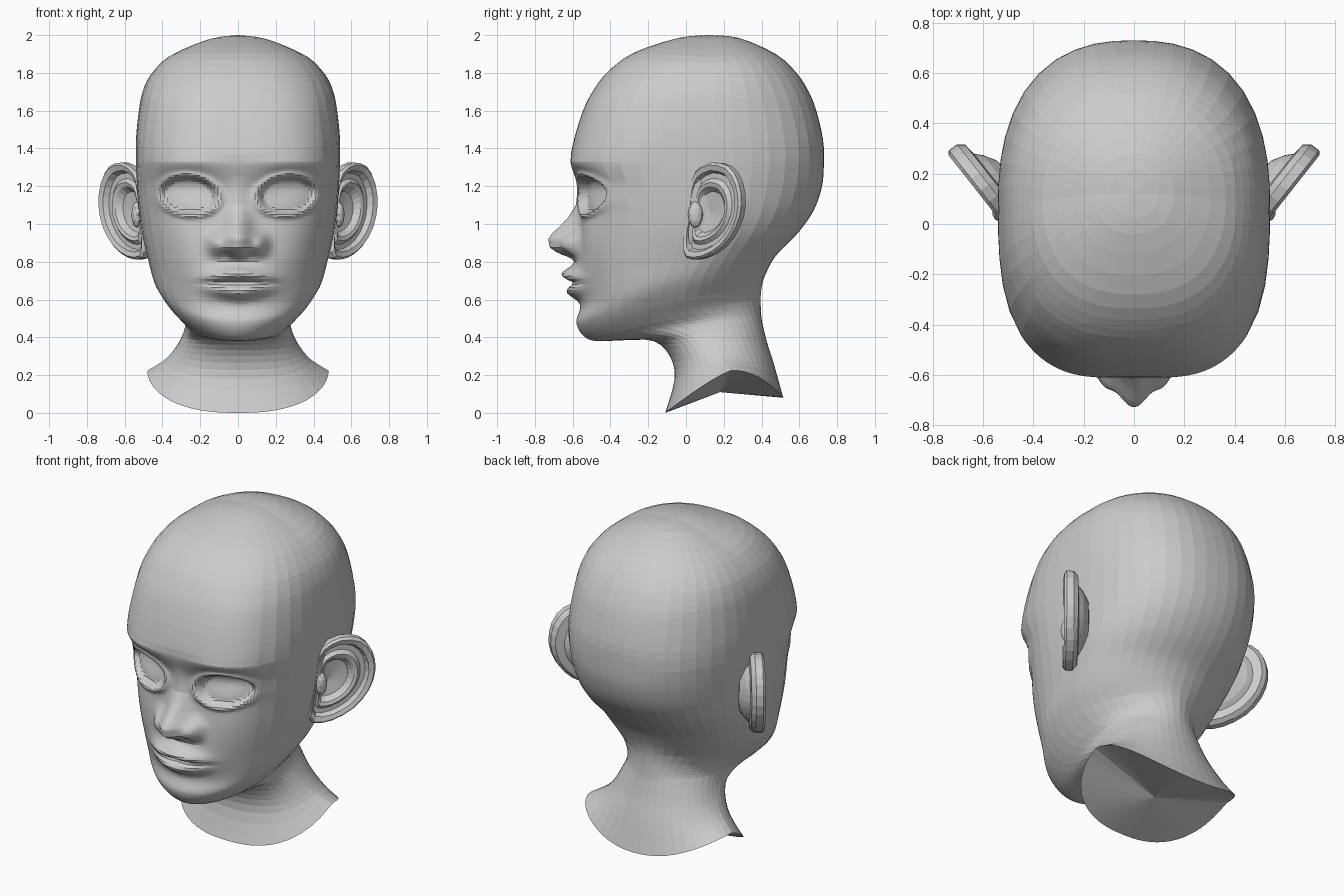
import bpy, bmesh
from math import sin, cos, pi, radians, exp, sqrt

if "Cube" in bpy.data.objects:
    bpy.data.objects.remove(bpy.data.objects["Cube"])

# Profiles from crown to neck base: front (y, z), side (x, y, z), back (y, z)
FRONT = [(.12, 2), (-.04, 1.985), (-.28, 1.905), (-.42, 1.80), (-.495, 1.70), (-.545, 1.60),
         (-.592, 1.45), (-.61, 1.33), (-.575, 1.20), (-.56, 1.05), (-.565, .90), (-.57, .75),
         (-.553, .58), (-.58, .48), (-.54, .405), (-.47, .38), (-.32, .385), (-.17, .38),
         (-.085, .30), (-.06, .18), (-.11, 0)]
SIDE = [(0, .12, 2), (.16, .12, 1.975), (.365, .10, 1.885), (.462, .09, 1.79), (.505, .08, 1.70),
        (.525, .07, 1.60), (.54, .07, 1.45), (.54, .07, 1.33), (.535, .06, 1.20),
        (.525, .06, 1.07), (.508, .06, .95), (.48, .03, .83), (.442, -.04, .70),
        (.382, -.06, .60), (.32, -.03, .53), (.282, .05, .49), (.282, .10, .45),
        (.30, .14, .40), (.335, .17, .34), (.39, .20, .28), (.48, .24, .225)]
BACK = [(.12, 2), (.28, 1.985), (.475, 1.90), (.585, 1.80), (.65, 1.70), (.69, 1.60),
        (.725, 1.45), (.73, 1.33), (.72, 1.20), (.675, 1.07), (.59, .95), (.475, .83),
        (.42, .73), (.40, .66), (.395, .60), (.397, .54), (.40, .50), (.41, .45),
        (.43, .37), (.465, .26), (.515, .08)]


def lerp_keys(keys, t):
    for (a, va), (b, vb) in zip(keys, keys[1:]):
        if t <= b:
            k = max(0, (t - a) / (b - a))
            return va + (vb - va) * k
    return keys[-1][1]


def spline(pts, i, t):
    """Catmull-Rom point on segment i."""
    n = len(pts) - 1
    quad = [pts[max(0, min(n, i + k))] for k in (-1, 0, 1, 2)]
    return [.5 * (2 * b + (c - a) * t + (2 * a - 5 * b + 4 * c - d) * t * t
                  + (3 * b - a - 3 * c + d) * t ** 3) for a, b, c, d in zip(*quad)]


def bump(x, z, cx, cz, sx, sz, power=2):
    return exp(-abs((x - cx) / sx) ** power - abs((z - cz) / sz) ** 2)


def smooth(a, b, v):
    t = max(0, min(1, (v - a) / (b - a)))
    return t * t * (3 - 2 * t)


NOSE_H = [(.805, 0), (.825, .04), (.845, .10), (.875, .15), (.92, .165), (.95, .145), (.99, .105),
          (1.04, .06), (1.10, .022), (1.17, .01), (1.25, 0)]
NOSE_W = [(.85, .10), (.93, .095), (1.0, .07), (1.2, .05)]


def face_relief(x, z):
    """How far the face stands out towards the front."""
    x = abs(x)
    h = lerp_keys(NOSE_H, z) * exp(-(x / lerp_keys(NOSE_W, z)) ** 2)
    h += .05 * bump(x, z, .12, .895, .042, .05)                  # nostril wings
    h -= .02 * bump(x, z, .06, .84, .03, .018)                   # nostrils
    h += .033 * bump(x, z, 0, .72, .20, .11)                     # muzzle
    h += .058 * bump(x, z, 0, .735 - .1 * x, .175, .036, 3)      # upper lip
    h += .055 * bump(x, z, 0, .637 + .12 * x, .16, .038, 3)      # lower lip
    h -= .022 * bump(x, z, 0, .688, .19, .016, 4)                # mouth line
    h += .016 * bump(x, z, .30, .90, .13, .14)                   # cheeks
    h -= .045 * bump(x, z, .28, 1.20 - .3 * (x - .28) ** 2, .18, .075)   # eye sockets
    h += .01 * bump(x, z, .27, 1.325, .16, .035)                 # brows
    e = sqrt(((x - .26) / .145) ** 2 + ((z - 1.152 - .06 * (x - .26)) / .095) ** 2)
    h += .018 * exp(-((e - 1.15) / .16) ** 2)                    # eyelids
    h -= .03 * (1 - smooth(.82, 1.06, e))                        # eye openings
    return h


def make_object(name, bm):
    bmesh.ops.recalc_face_normals(bm, faces=bm.faces)
    me = bpy.data.meshes.new(name)
    bm.to_mesh(me)
    bm.free()
    ob = bpy.data.objects.new(name, me)
    bpy.context.collection.objects.link(ob)
    return ob


def loft(bm, rings):
    for ra, rb in zip(rings, rings[1:]):
        n = len(ra)
        for j in range(n):
            bm.faces.new((ra[j], ra[(j + 1) % n], rb[(j + 1) % n], rb[j]))


def fan(bm, ring, co):
    c = bm.verts.new(co)
    for j in range(len(ring)):
        bm.faces.new((c, ring[j], ring[(j + 1) % len(ring)]))


# Head and neck: tilted rings, fine over the face and coarse elsewhere
half = [radians(1.6 * i) for i in range(30)] + [radians(48 + 8.25 * i) for i in range(17)]
angles = half + [2 * pi - a for a in reversed(half[1:-1])]
PF = [(0, 2.1), (3, 2.5), (7, 3), (9, 2.6), (12, 2.25), (14, 2.0), (17, 2.1), (20, 2.4)]
PB = [(0, 2.1), (7, 2.45), (10, 2.2), (13, 1.8), (16, 2.0), (20, 2.1)]


def head_ring(bm, i, t):
    f, s, b = spline(FRONT, i, t), spline(SIDE, i, t), spline(BACK, i, t)
    ring = []
    for a in angles:
        c, sn = cos(a), sin(a)
        end, p = (f, lerp_keys(PF, i + t)) if c >= 0 else (b, lerp_keys(PB, i + t))
        r = (abs(c) ** p + abs(sn) ** p) ** (-1 / p)
        u = abs(c) * r
        # the neck hem is rounded over the shoulders
        bend = 1 + smooth(16, 20, i + t) * (1.2 if c < 0 else .2)
        x = s[0] * sn * r
        y = s[1] + (end[0] - s[1]) * u
        z = s[2] + (end[1] - s[2]) * u ** bend
        if c > 0 and 6 < i + t < 14.5:
            y -= face_relief(x, z) * smooth(.2, .5, c)
        ring.append(bm.verts.new((x, y, z)))
    return ring


bm = bmesh.new()
rings = []
for i in range(20):
    n = 12 if 7 <= i < 14 else 3
    rings += [head_ring(bm, i, k / n) for k in range(n) if i + k > 0]
rings.append(head_ring(bm, 19, 1))
loft(bm, rings)
fan(bm, rings[0], (0, .12, 2))
fan(bm, rings[-1], (0, .18, .11))
make_object("head_and_neck", bm)

# Ears: outline in (y, z), lofted as concentric loops from back of shell to bowl
EAR = [(.01, 1.10), (.02, 1.20), (.05, 1.28), (.13, 1.325), (.22, 1.305), (.275, 1.22),
       (.29, 1.10), (.26, .98), (.19, .88), (.09, .82), (.0, .82), (-.015, .90), (.0, 1.0)]
LOOPS = [(.42, -.13), (.62, -.10), (.72, -.075), (.92, -.07), (1, -.045), (1, -.005),
         (.95, .008), (.84, .0), (.79, -.03), (.68, -.03), (.60, -.012), (.52, -.018), (.42, -.05)]


def ear(side, name):
    bm = bmesh.new()
    pts = []
    for i in range(len(EAR)):
        ring = EAR[i - 1:] + EAR[:i - 1]
        pts += [spline(ring[:4], 1, t) for t in (0, .5)]

    def place(y, z, d):
        x = .535 + (y - .03) * .79
        return (side * (x + .8 * d), y - .6 * d, z)

    rings = []
    for k, d in LOOPS:
        rings.append([bm.verts.new(place(.09 + (y - .09) * k, 1.06 + (z - 1.06) * k, d))
                      for y, z in pts])
    loft(bm, rings)
    fan(bm, rings[-1], place(.09, 1.05, -.065))
    fan(bm, rings[0], place(.09, 1.06, -.14))
    make_object(name, bm)

    # Small flap in front of the ear canal
    bm = bmesh.new()
    bmesh.ops.create_icosphere(bm, subdivisions=2, radius=1)
    for v in bm.verts:
        v.co = (side * .535 + v.co.x * .03, .05 + v.co.y * .04, 1.05 + v.co.z * .07)
    make_object(name + "_flap", bm)


ear(1, "ear_left")
ear(-1, "ear_right")
